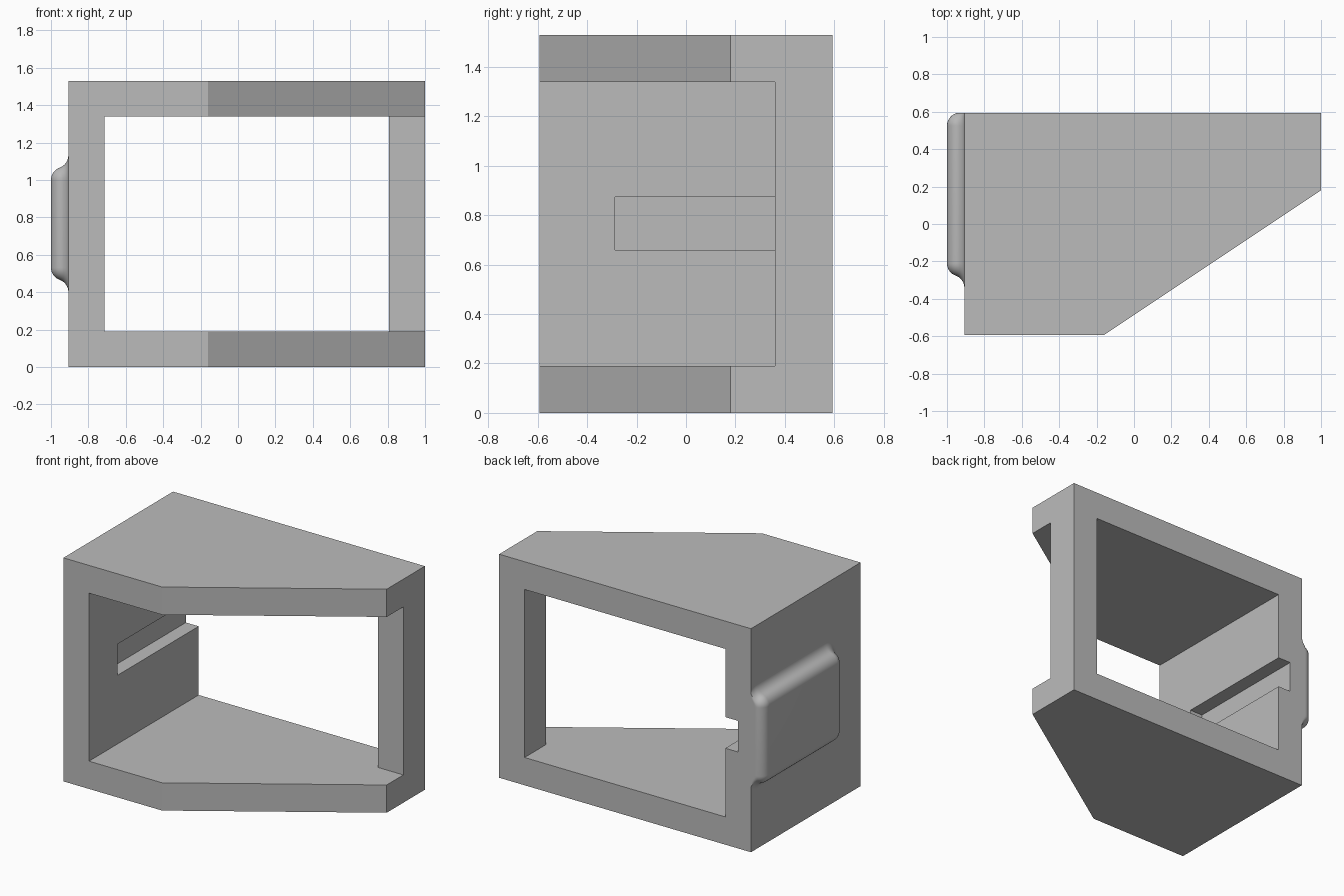
import bpy, bmesh
from math import sin, cos, radians, pi

cube = bpy.data.objects.get("Cube")
if cube:
    bpy.data.objects.remove(cube, do_unlink=True)

grey = bpy.data.materials.new("plain grey")
grey.use_nodes = True
colour = (0.5, 0.5, 0.5, 1)
grey.diffuse_color = colour
grey.node_tree.nodes["Principled BSDF"].inputs["Base Color"].default_value = colour

BACK, HEIGHT, WALL = 0.593, 1.53, -0.907


def make(name, bm):
    bmesh.ops.recalc_face_normals(bm, faces=bm.faces)
    mesh = bpy.data.meshes.new(name)
    bm.to_mesh(mesh)
    bm.free()
    mesh.materials.append(grey)
    obj = bpy.data.objects.new(name, mesh)
    bpy.context.collection.objects.link(obj)
    return obj


def prism(name, outline, z0, z1):
    bm = bmesh.new()
    low = [bm.verts.new((x, y, z0)) for x, y in outline]
    high = [bm.verts.new((x, y, z1)) for x, y in outline]
    bm.faces.new(low)
    bm.faces.new(high)
    for i in range(len(low)):
        j = (i + 1) % len(low)
        bm.faces.new((low[i], low[j], high[j], high[i]))
    return make(name, bm)


def cut(target, x0, x1, y0, y1, z0, z1):
    cutter = prism("cutter", [(x0, y0), (x1, y0), (x1, y1), (x0, y1)], z0, z1)
    cutter.hide_render = True
    mod = target.modifiers.new("cut", "BOOLEAN")
    mod.operation = "DIFFERENCE"
    mod.solver = "EXACT"
    mod.object = cutter
    bpy.context.view_layer.objects.active = target
    bpy.ops.object.modifier_apply(modifier=mod.name)
    bpy.data.objects.remove(cutter, do_unlink=True)


# Frame with a slanted front corner
frame = prism("frame", [(WALL, -BACK), (-0.16, -BACK), (1, 0.18),
                        (1, BACK), (WALL, BACK)], 0, HEIGHT)
cut(frame, -0.713, 0.807, -1, 1, 0.19, 1.34)      # main opening
cut(frame, 0.5, 1.3, -1, 0.36, 0.19, 1.34)        # open side before the post
cut(frame, -0.81, -0.6, -0.287, 1, 0.66, 0.873)   # groove in the side wall

# Raised side pad: rounded rim that flares into the wall
R, SWEEP, STEPS, ARC = 0.07, radians(70.4), 8, 10
rim = [(-1 + R * (1 - cos(SWEEP * i / STEPS)), R * sin(SWEEP * i / STEPS))
       for i in range(STEPS + 1)]
end_x, end_off = rim[-1]
rim += [(2 * end_x - x - 0, 2 * end_off - off) for x, off in ((x, o) for x, o in rim[-2::-1])]
rim[-1] = (WALL, rim[-1][1])

corners = [(0.525, 1.0), (-0.21, 1.0), (-0.21, 0.532), (0.525, 0.532)]
bm = bmesh.new()
rings = []
for x, off in rim:
    ring = []
    for c, (y, z) in enumerate(corners):
        for k in range(ARC + 1):
            a = (c + k / ARC) * pi / 2
            ring.append(bm.verts.new((x, min(y + off * cos(a), BACK), z + off * sin(a))))
    rings.append(ring)
for a, b in zip(rings, rings[1:]):
    for i in range(len(a)):
        j = (i + 1) % len(a)
        bm.faces.new((a[i], a[j], b[j], b[i]))
bm.faces.new(rings[0])
bm.faces.new(rings[-1])
bmesh.ops.remove_doubles(bm, verts=bm.verts, dist=0.0001)
bmesh.ops.dissolve_degenerate(bm, edges=bm.edges, dist=0.0001)
pad = make("side_pad", bm)

bpy.ops.object.select_all(action="DESELECT")
pad.select_set(True)
bpy.context.view_layer.objects.active = pad
bpy.ops.object.shade_smooth_by_angle(angle=radians(30))
